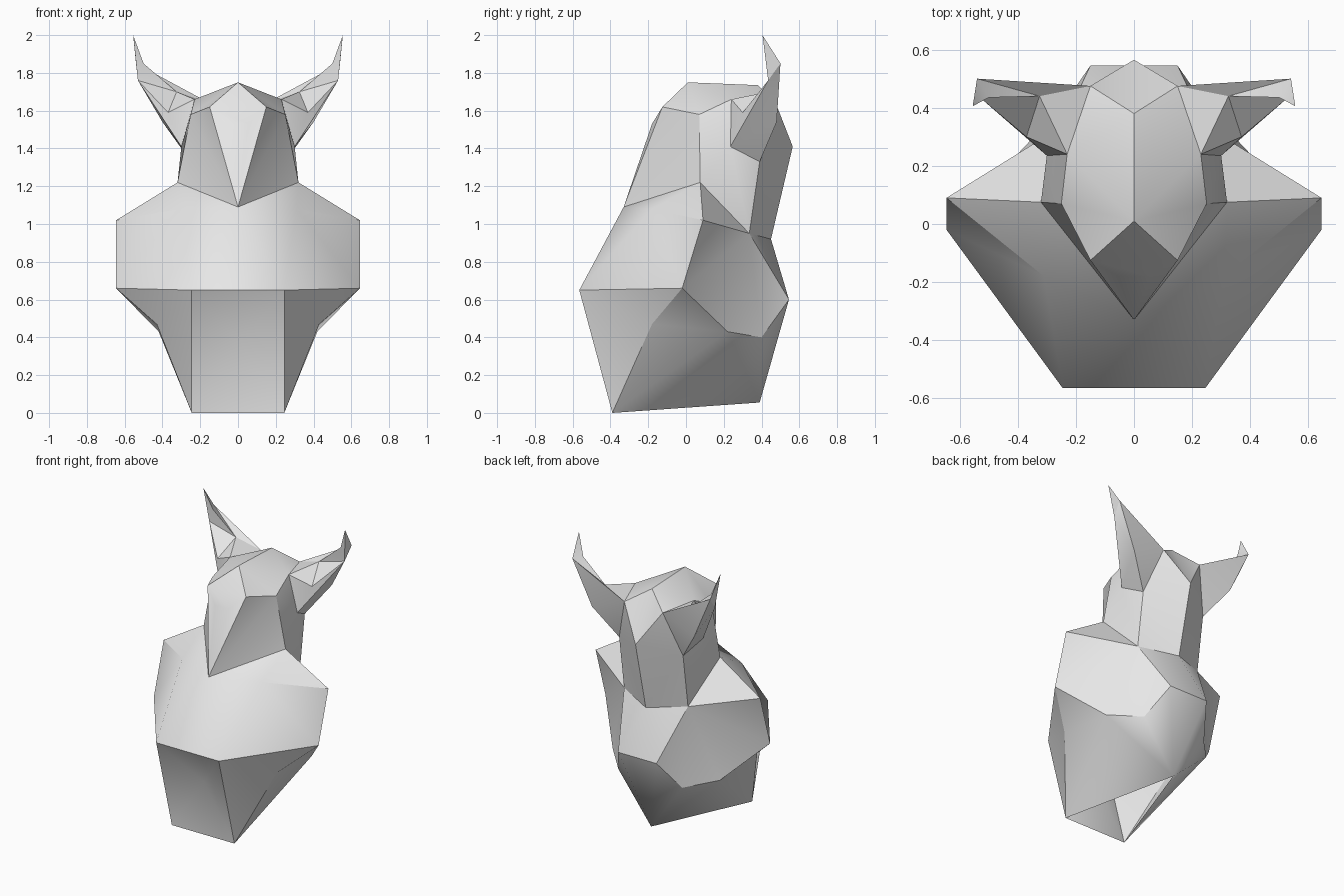
import bpy
import bmesh
from math import radians
from mathutils import Vector

# Remove the default object
cube = bpy.data.objects.get("Cube")
if cube:
    bpy.data.objects.remove(cube, do_unlink=True)

# One plain grey for the whole figure
grey = bpy.data.materials.new("plain_grey")
grey.use_nodes = True
grey.diffuse_color = (0.8, 0.8, 0.8, 1)
grey.node_tree.nodes["Principled BSDF"].inputs["Base Color"].default_value = (0.8, 0.8, 0.8, 1)

# Corners of the left half; those on x = 0 are shared by both halves
BODY = dict(
    base_front=(.245, -.39, 0), base_back=(0, .39, .055),
    chest=(.245, -.565, .65), belly=(0, -.38, .37),
    flank=(.43, -.18, .47), hip=(.42, .22, .43),
    rump=(.25, .4, .4), back=(.15, .545, .6),
    side=(.645, -.02, .66), shoulder=(.645, .09, 1.02),
    armpit=(.31, -.18, 1.08), spine=(0, .45, .92),
    neck_back=(.25, .335, .95), neck_side=(.32, .075, 1.22),
)
HEAD = dict(
    chin=(0, -.33, 1.09), muzzle=(.055, -.18, 1.53),
    brow=(.15, -.125, 1.62), forehead=(0, .01, 1.75),
    temple=(.25, .07, 1.58), crown=(0, .38, 1.735),
    nape=(0, .565, 1.41), jaw=(.25, .39, 1.33),
)
HORN = dict(
    root_top=(.23, .24, 1.66), root_low=(.3, .235, 1.41),
    root_back=(.15, .475, 1.64), ridge=(.325, .44, 1.7),
    hollow=(.37, .3, 1.59), under=(.4, .48, 1.54),
    bend_out=(.53, .435, 1.76), bend_in=(.5, .435, 1.85),
    bend_back=(.54, .5, 1.85), tip=(.555, .405, 2),
)
CORNERS = {**BODY, **HEAD, **HORN}

bm = bmesh.new()
verts = {}


def corner(name, side):
    """Vertex of a named corner; ~ marks the opposite half."""
    p = Vector(CORNERS[name.lstrip("~")])
    p.x *= -side if name.startswith("~") else side
    key = (name.lstrip("~"), p.x < 0)
    if key not in verts:
        verts[key] = bm.verts.new(p)
    return verts[key]


def facet(names):
    """One face and its mirror image; a face across the centre is made once."""
    for side in (1, -1):
        loop = [corner(n, side) for n in names]
        if not bm.faces.get(loop):
            bm.faces.new(loop)


def fan(hub, rim, closed=False):
    """Triangles from a hub to each edge of a rim, on both halves."""
    names = rim.split()
    if closed:
        names.append(names[0])
    for a, b in zip(names, names[1:]):
        facet((hub, a, b))


# Lower body: inset front panel, flanks, underside, open at the base
fan("belly", "chest base_front ~base_front ~chest", closed=True)
fan("flank", "chest side hip base_front", closed=True)
fan("base_back", "base_front hip rump back ~back")

# Shoulders and back
fan("armpit", "chin chest side shoulder neck_side", closed=True)
fan("neck_back", "neck_side shoulder side hip rump back spine")
fan("spine", "back ~back")

# Chest, throat and face
fan("chin", "chest ~chest")
fan("chin", "~muzzle muzzle brow temple neck_side")
facet(("forehead", "~brow", "~muzzle", "muzzle", "brow"))

# Top and sides of the head, back of the neck
fan("temple", "brow forehead root_top")
fan("crown", "forehead root_top root_back nape")
facet(("temple", "neck_side", "root_low", "root_top"))
fan("root_low", "neck_side neck_back")
fan("jaw", "root_low neck_back spine nape root_back under", closed=True)

# Horns: hollow front, upper ridge, underside and upturned tip
fan("hollow", "root_top root_low bend_out ridge", closed=True)
fan("ridge", "root_top root_back bend_back bend_in bend_out")
fan("under", "root_back bend_back bend_out root_low")
fan("tip", "bend_out bend_in bend_back", closed=True)

# Turn the whole surface outward: the foremost face must look forward
bmesh.ops.recalc_face_normals(bm, faces=bm.faces[:])
foremost = min(bm.faces, key=lambda f: f.calc_center_median().y)
if foremost.normal.y > 0:
    bmesh.ops.reverse_faces(bm, faces=bm.faces[:])

# The skin is continuous, so body, head and horns form one object
mesh = bpy.data.meshes.new("horned_bust")
bm.to_mesh(mesh)
bm.free()
mesh.materials.append(grey)
bust = bpy.data.objects.new("horned_bust", mesh)
bpy.context.collection.objects.link(bust)
bpy.ops.object.select_all(action='DESELECT')
bust.select_set(True)
bpy.context.view_layer.objects.active = bust
bpy.ops.object.shade_smooth_by_angle(angle=radians(30))
